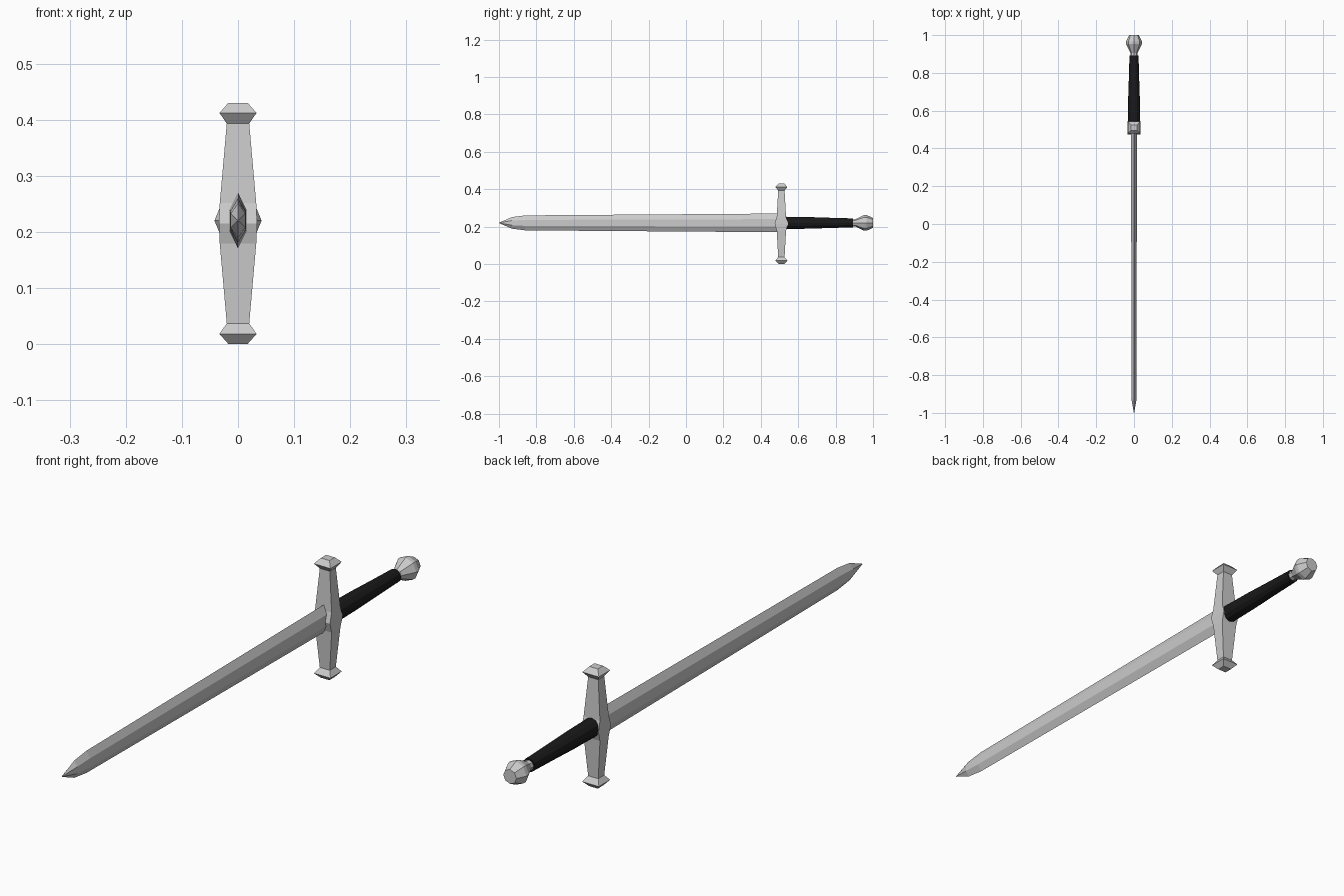
import bpy, bmesh
from math import sin, cos, tau

if "Cube" in bpy.data.objects:
    bpy.data.objects.remove(bpy.data.objects["Cube"])

CZ = 0.22    # height of the sword's long axis
GY = 0.51    # guard position along the sword


def loft(name, rings):
    """Skin a closed solid through equal-length rings of points."""
    bm = bmesh.new()
    loops = [[bm.verts.new(p) for p in ring] for ring in rings]
    n = len(loops[0])
    for a, b in zip(loops, loops[1:]):
        for i in range(n):
            j = (i + 1) % n
            bm.faces.new((a[i], a[j], b[j], b[i]))
    bm.faces.new(loops[0])
    bm.faces.new(loops[-1])
    bmesh.ops.recalc_face_normals(bm, faces=bm.faces)
    mesh = bpy.data.meshes.new(name)
    bm.to_mesh(mesh)
    bm.free()
    obj = bpy.data.objects.new(name, mesh)
    bpy.context.collection.objects.link(obj)
    return obj


def turned(name, sides, profile):
    """Faceted solid of revolution around the sword's axis."""
    return loft(name, [[(r * cos(tau * i / sides), y, CZ + r * sin(tau * i / sides))
                        for i in range(sides)] for y, r in profile])


# Blade: six-sided section with flat middle, tapering to the tip
def blade_ring(y, h, w):
    f = h * 0.4
    return [(0, y, CZ + h), (w, y, CZ + f), (w, y, CZ - f),
            (0, y, CZ - h), (-w, y, CZ - f), (-w, y, CZ + f)]


loft("blade", [blade_ring(*s) for s in [
    (0.51, 0.05, 0.015), (-0.86, 0.040, 0.014),
    (-0.93, 0.031, 0.013), (-1.0, 0.001, 0.001)]])

# Crossguard: rectangular sections, mirrored about its middle, flared end caps
half = [(0.215, 0.017, 0.015), (0.197, 0.033, 0.032), (0.178, 0.020, 0.017),
        (0.036, 0.0325, 0.025)]
stations = ([(z, x, y) for z, x, y in half] + [(0, 0.034, 0.036)]
            + [(-z, x, y) for z, x, y in reversed(half)])
loft("crossguard", [[(sx * x, GY + sy * y, 0.215 + z)
                     for sx, sy in ((1, 1), (-1, 1), (-1, -1), (1, -1))]
                    for z, x, y in stations])

# Grip: dark tapered handle
grip = turned("grip", 12, [(0.52, 0.033), (0.66, 0.031), (0.78, 0.027), (0.892, 0.024)])
black = bpy.data.materials.new("black_leather")
black.diffuse_color = (0.01, 0.01, 0.01, 1)
black.use_nodes = True
black.node_tree.nodes["Principled BSDF"].inputs["Base Color"].default_value = black.diffuse_color
grip.data.materials.append(black)

# Pommel: eight-sided faceted knob with a short neck
turned("pommel", 8, [(0.885, 0.019), (0.905, 0.019), (0.952, 0.042),
                     (0.966, 0.042), (1.0, 0.026)])
